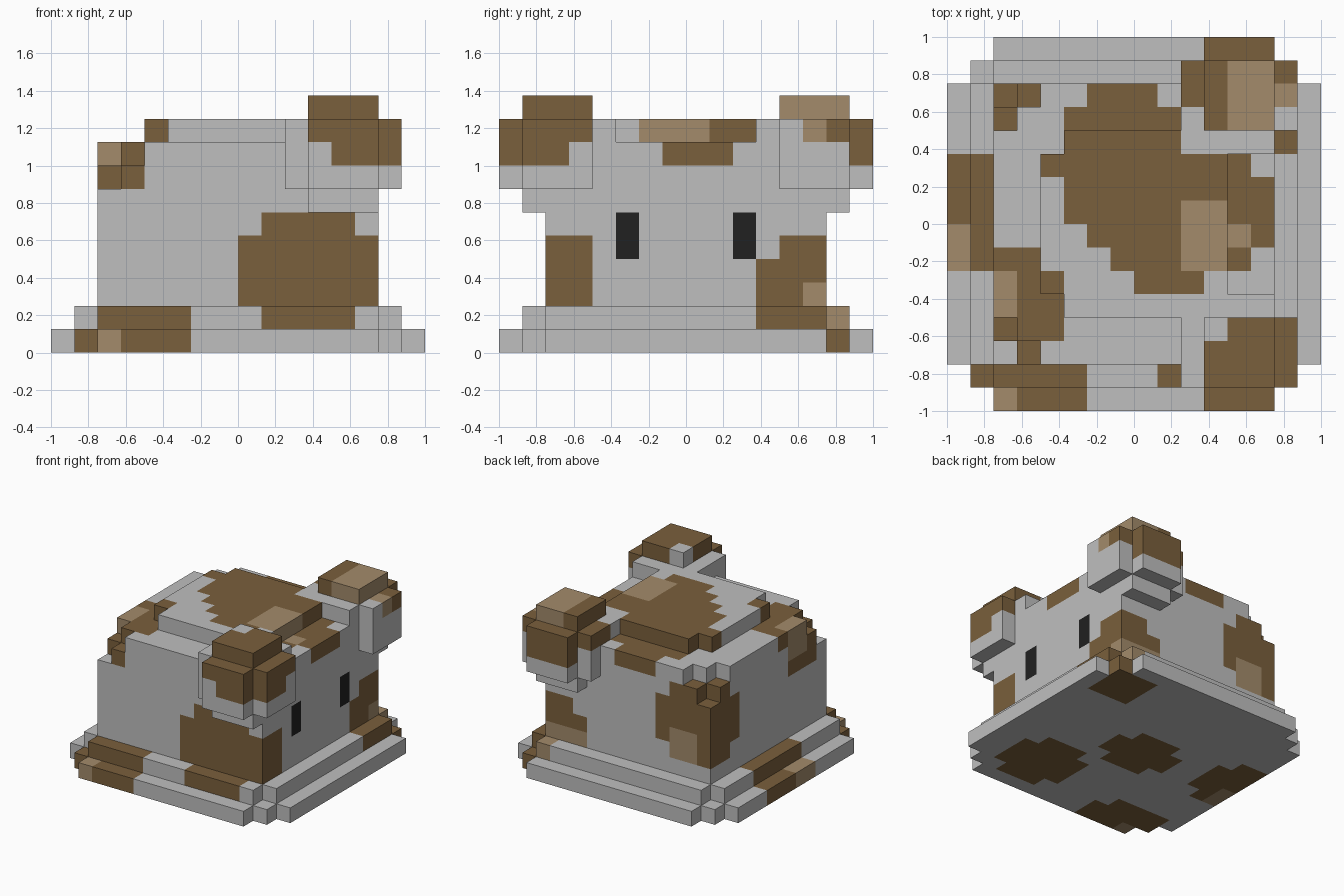
import bpy
import bmesh

cube = bpy.data.objects.get("Cube")
if cube:
    bpy.data.objects.remove(cube, do_unlink=True)

U = 0.125  # size of one block


def material(name, rgb):
    m = bpy.data.materials.new(name)
    m.use_nodes = True
    m.diffuse_color = (*rgb, 1)
    bsdf = m.node_tree.nodes["Principled BSDF"]
    bsdf.inputs["Base Color"].default_value = (*rgb, 1)
    bsdf.inputs["Roughness"].default_value = 0.9
    return m


GREY, BROWN, TAN, BLACK = range(4)
MATS = [material("pale grey", (0.52, 0.52, 0.52)),
        material("brown", (0.195, 0.115, 0.045)),
        material("tan", (0.366, 0.258, 0.147)),
        material("black", (0.015, 0.015, 0.015))]

# Six face directions, each with the four corners of a unit block's side
SIDES = {
    (1, 0, 0): ((1, 0, 0), (1, 1, 0), (1, 1, 1), (1, 0, 1)),
    (-1, 0, 0): ((0, 0, 0), (0, 0, 1), (0, 1, 1), (0, 1, 0)),
    (0, 1, 0): ((0, 1, 0), (0, 1, 1), (1, 1, 1), (1, 1, 0)),
    (0, -1, 0): ((0, 0, 0), (1, 0, 0), (1, 0, 1), (0, 0, 1)),
    (0, 0, 1): ((0, 0, 1), (1, 0, 1), (1, 1, 1), (0, 1, 1)),
    (0, 0, -1): ((0, 0, 0), (0, 1, 0), (1, 1, 0), (1, 0, 0)),
}

# Boxes are (x0, x1, y0, y1, z0, z1) in blocks
parts = {}


def cells(box):
    x0, x1, y0, y1, z0, z1 = box
    return {(x, y, z) for x in range(x0, x1) for y in range(y0, y1)
            for z in range(z0, z1)}


def add_part(name, solids, paint, cuts=()):
    taken = set().union(*parts.values()) if parts else set()
    blocks = {c: GREY for b in solids for c in cells(b) if c not in taken}
    for b in cuts:
        for c in cells(b):
            blocks.pop(c, None)
    for colour, boxes in paint:
        for b in boxes:
            for c in cells(b):
                if c in blocks:
                    blocks[c] = colour
    parts[name] = blocks


def build_part(name, blocks, filled):
    bm = bmesh.new()
    for (x, y, z), colour in blocks.items():
        for d, corners in SIDES.items():
            if (x + d[0], y + d[1], z + d[2]) in filled:
                continue
            f = bm.faces.new([bm.verts.new(((x + a) * U, (y + b) * U, (z + c) * U))
                              for a, b, c in corners])
            f.material_index = colour
    bmesh.ops.remove_doubles(bm, verts=bm.verts, dist=1e-4)
    # Join flat areas of one colour
    bmesh.ops.dissolve_limit(bm, angle_limit=0.01, verts=bm.verts, edges=bm.edges,
                             delimit={'MATERIAL'})
    me = bpy.data.meshes.new(name)
    bm.to_mesh(me)
    bm.free()
    for m in MATS:
        me.materials.append(m)
    bpy.context.scene.collection.objects.link(bpy.data.objects.new(name, me))


# Lower base step, with patches that also show underneath
add_part("base_lower",
         [(-8, 8, -6, 6, 0, 1), (-7, 7, -7, 7, 0, 1), (-6, 6, -8, 8, 0, 1)],
         [(BROWN, [(-7, -3, -8, -5, 0, 1), (-3, -2, -8, -6, 0, 1),
                   (-8, -5, -1, 2, 0, 1), (-8, -6, -2, 3, 0, 1),
                   (4, 7, 4, 7, 0, 1),
                   (-3, 2, -1, 1, 0, 1), (-2, 1, -2, 2, 0, 1),
                   (1, 6, -6, -3, 0, 1), (2, 5, -7, -2, 0, 1)]),
          (TAN, [(-6, -5, -8, -7, 0, 1), (-8, -7, -2, 0, 0, 1)])])

# Upper base step
add_part("base_upper",
         [(-7, 7, -6, 6, 1, 2), (-6, 6, -7, 7, 1, 2)],
         [(BROWN, [(-6, -2, -7, -6, 1, 2), (1, 5, -7, -6, 1, 2),
                   (-7, -6, -2, 3, 1, 2), (6, 7, 3, 6, 1, 2)]),
          (TAN, [(5, 6, 6, 7, 1, 2)])])

# Body with two stepped corners and the eyes on its +x side
add_part("body",
         [(-6, 6, -6, 6, 2, 9)],
         [(BROWN, [
             # front corner patch
             (0, 6, -6, -4, 2, 5), (1, 5, -6, -5, 5, 6),
             # back corner patch under the ear
             (3, 6, 3, 6, 2, 4), (4, 6, 4, 6, 4, 5),
             # back corner patch on the other side
             (-6, -3, 4, 6, 3, 8), (-3, -2, 5, 6, 4, 7), (-6, -5, 3, 4, 4, 7),
             # front shoulder patch
             (-6, -4, -2, -1, 8, 9), (-6, -5, -5, -2, 6, 9),
             (-5, -3, -5, -2, 8, 9), (-5, -4, -6, -5, 7, 8),
             # top patches around the crown
             (-2, 1, 5, 6, 8, 9), (-3, 2, 4, 5, 8, 9),
             (4, 6, -1, 2, 8, 9), (4, 5, -2, 3, 8, 9)]),
          (TAN, [(3, 6, 5, 6, 2, 3), (-5, -3, 5, 6, 3, 5),
                 (-6, -5, -4, -2, 7, 9), (4, 5, -1, 0, 8, 9)]),
          (BLACK, [(5, 6, -3, -2, 4, 6), (5, 6, 2, 3, 4, 6)])],
         cuts=[b for s in (-6, 5) for b in
               ((-6, -5, s, s + 1, 7, 9), (-5, -4, s, s + 1, 8, 9))]
         + [(-6, -5, -5, -4, 8, 9), (-6, -5, 4, 5, 8, 9)])

# Raised crown on top
add_part("crown",
         [(-4, 4, -3, 3, 9, 10), (-3, 3, -4, 4, 9, 10)],
         [(BROWN, [(-3, 2, 0, 4, 9, 10), (-4, 4, 2, 3, 9, 10), (-3, 4, 0, 2, 9, 10),
                   (-4, -3, 2, 4, 9, 10), (-2, 4, -1, 0, 9, 10),
                   (-1, 4, -2, -1, 9, 10), (0, 3, -3, -2, 9, 10),
                   (-4, -3, -3, -2, 9, 10)]),
          (TAN, [(2, 4, -2, 1, 9, 10)])])


# Rounded block ears, mirrored front to back
def ear_solids(side):
    boxes = [(3, 6, 3, 8, 7, 10), (2, 7, 4, 7, 7, 10), (3, 6, 4, 7, 6, 11)]
    if side > 0:
        return boxes
    return [(a, b, -d, -c, e, f) for a, b, c, d, e, f in boxes]


add_part("front_ear", ear_solids(-1),
         [(BROWN, [(3, 7, -8, -4, 9, 10), (4, 7, -8, -5, 8, 9),
                   (3, 6, -7, -4, 10, 11)]),
          (GREY, [(3, 4, -5, -4, 10, 11)])])

add_part("back_ear", ear_solids(1),
         [(BROWN, [(2, 6, 5, 8, 9, 10), (6, 7, 6, 7, 9, 10),
                   (3, 6, 7, 8, 8, 10), (3, 4, 4, 7, 10, 11)]),
          (TAN, [(4, 6, 4, 7, 10, 11), (6, 7, 5, 6, 9, 10)])])

all_filled = set().union(*parts.values())
for part_name, part_blocks in parts.items():
    build_part(part_name, part_blocks, all_filled)
